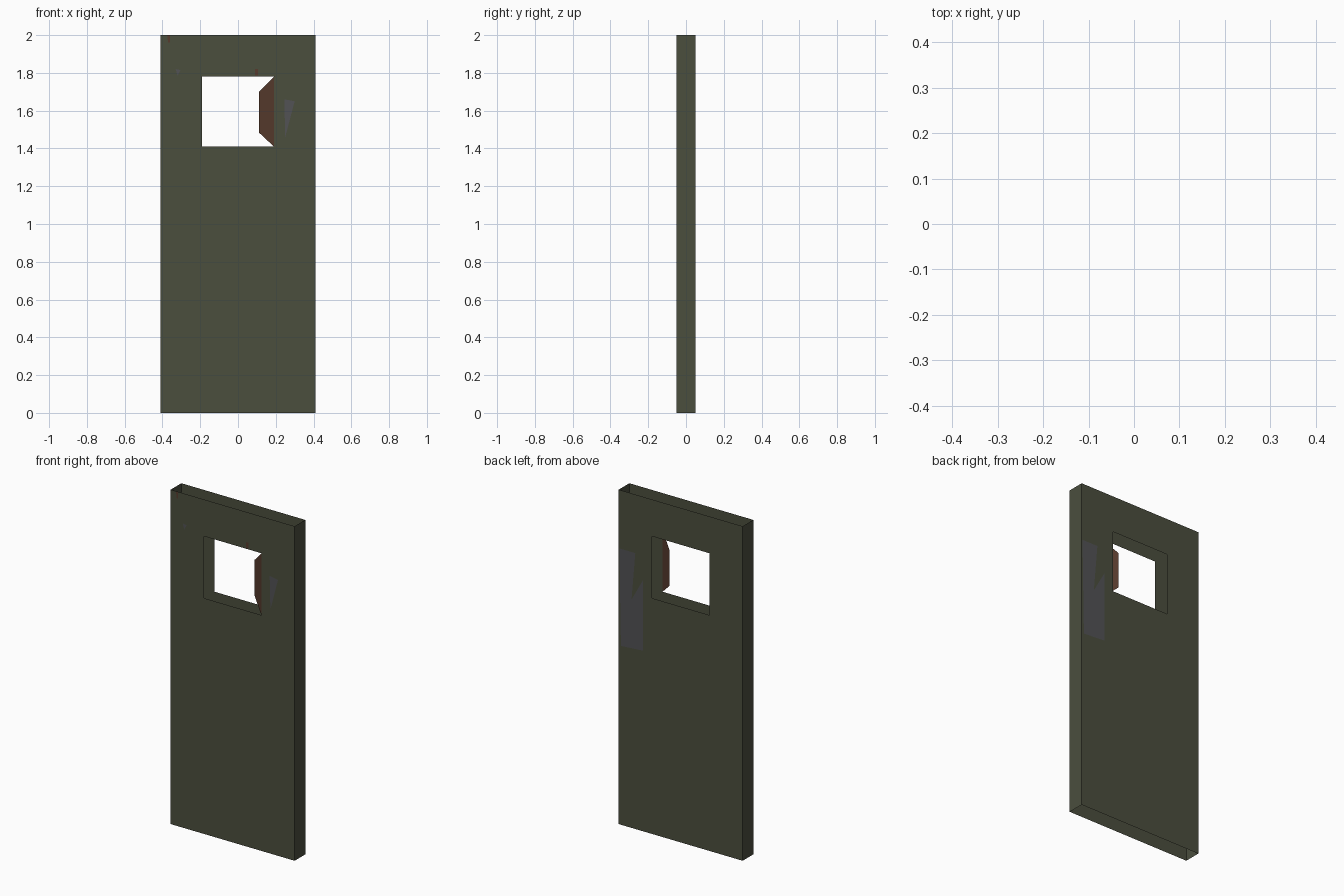
import bpy

if "Cube" in bpy.data.objects:
    bpy.data.objects.remove(bpy.data.objects["Cube"])

W, D, H = 0.41, 0.05, 2.0            # half width, half depth, height
HX, HZ0, HZ1 = 0.19, 1.41, 1.78      # window opening


def material(name, rgb):
    m = bpy.data.materials.new(name)
    m.diffuse_color = (*rgb, 1.0)
    m.use_nodes = True
    m.node_tree.nodes["Principled BSDF"].inputs["Base Color"].default_value = m.diffuse_color
    return m


green = material("dark olive", (0.070, 0.077, 0.048))
brown = material("rust brown", (0.095, 0.044, 0.026))
grey = material("steel grey", (0.085, 0.085, 0.090))


def mesh_object(name, verts, faces, mat):
    me = bpy.data.meshes.new(name)
    me.from_pydata(verts, [], faces)
    me.materials.append(mat)
    ob = bpy.data.objects.new(name, me)
    bpy.context.collection.objects.link(ob)
    return ob


def plate(name, pts, y, mat):
    """Flat painted patch lying on the front (y < 0) or back (y > 0) panel."""
    order = list(range(len(pts)))
    mesh_object(name, [(x, y, z) for x, z in pts], [order], mat)


# Hollow door shell, open at top and bottom: two panels with a window, two sides
outer = [(-W, 0), (W, 0), (W, H), (-W, H)]
hole = [(-HX, HZ0), (HX, HZ0), (HX, HZ1), (-HX, HZ1)]
verts = [(x, y, z) for y in (-D, D) for x, z in outer + hole]
faces = []
for i in range(4):
    j = (i + 1) % 4
    faces.append((i, j, j + 4, i + 4))                    # front panel
    faces.append((j + 8, i + 8, i + 12, j + 12))          # back panel
faces += [(1, 9, 10, 2), (8, 0, 3, 11)]                   # right and left sides
mesh_object("door_shell", verts, faces, green)

# Slanted strip on the right edge of the window
mesh_object("window_side_strip",
            [(0.19, -D, HZ0), (0.19, -D, HZ1), (0.11, 0, 1.70), (0.11, 0, 1.485)],
            [(0, 1, 2, 3)], brown)

# Bare metal patches on the back and front
e = D + 0.0008
plate("back_patch", [(0.25, 1.08), (0.25, 1.50), (0.325, 1.365),
                     (0.30, 1.65), (0.405, 1.65), (0.395, 1.07)][::-1], e, grey)
plate("front_patch", [(0.245, 1.66), (0.25, 1.46), (0.30, 1.65)], -e, grey)

# Small chips in the paint near the top
plate("grey_chip", [(-0.33, 1.82), (-0.32, 1.785), (-0.305, 1.815)], -e, grey)
plate("corner_chip", [(-0.375, 2.0), (-0.37, 1.96), (-0.36, 1.96), (-0.36, 2.0)], -e, brown)
plate("window_chip", [(0.09, 1.82), (0.09, 1.785), (0.105, 1.785), (0.105, 1.82)], -e, brown)
